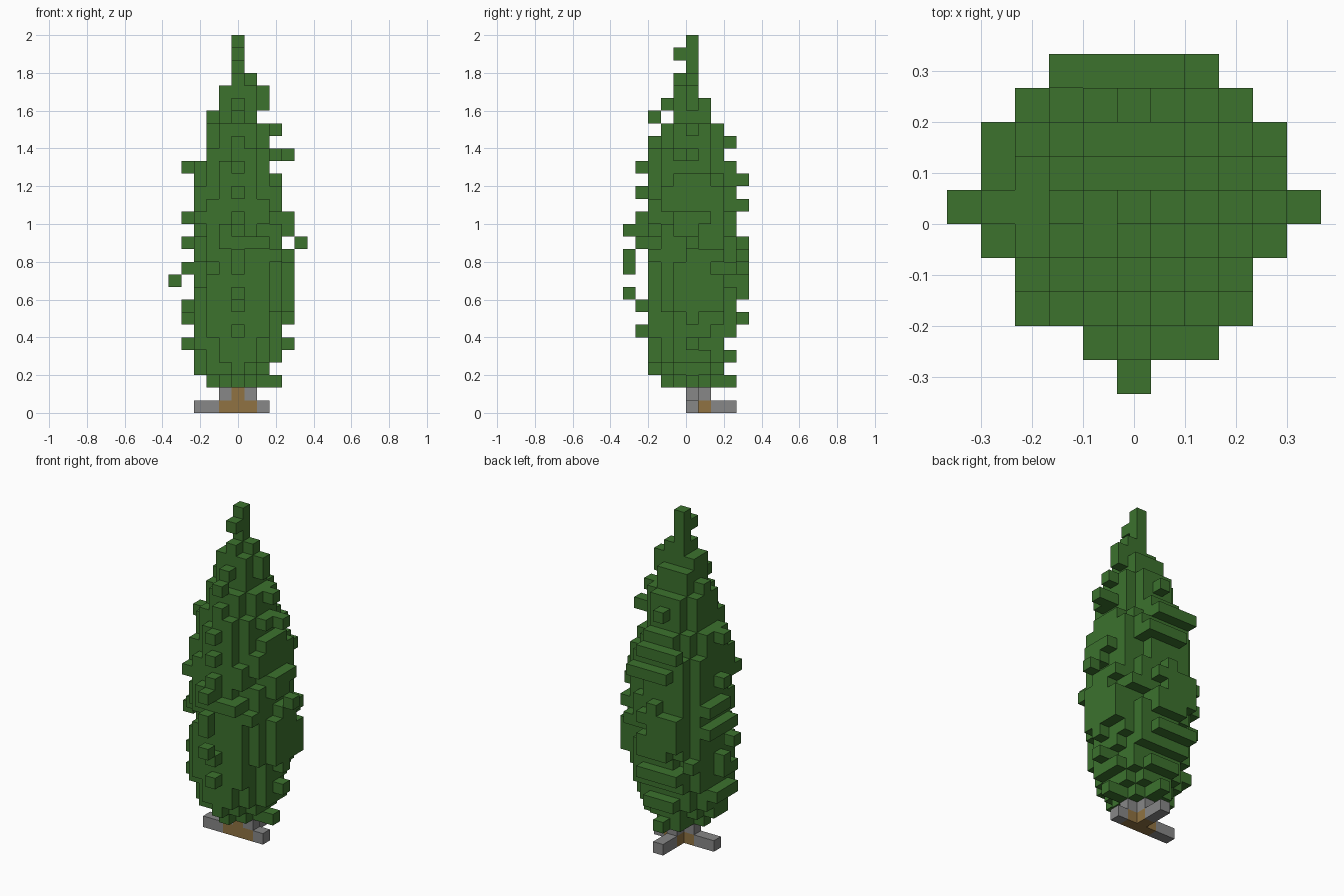
import bpy, bmesh, random
from mathutils import Vector

default_cube = bpy.data.objects.get("Cube")
if default_cube:
    bpy.data.objects.remove(default_cube, do_unlink=True)

random.seed(11)
SIZE = 2 / 30  # edge of one block


def make_material(name, color):
    mat = bpy.data.materials.new(name)
    mat.use_nodes = True
    mat.diffuse_color = (*color, 1)
    shader = mat.node_tree.nodes["Principled BSDF"]
    shader.inputs["Base Color"].default_value = (*color, 1)
    shader.inputs["Roughness"].default_value = 0.9
    return mat


def build_blocks(name, cells, material):
    """Make one mesh holding only the exposed sides of a set of blocks."""
    bm = bmesh.new()
    corners = {}
    for cell in sorted(cells):
        centre = Vector((cell[0], cell[1] + 0.5, cell[2] + 0.5))
        for axis in range(3):
            for sign in (-1, 1):
                neighbour = list(cell)
                neighbour[axis] += sign
                if tuple(neighbour) in cells:
                    continue
                normal, u = Vector(), Vector()
                normal[axis] = sign
                u[(axis + 1) % 3] = 1
                v = normal.cross(u)
                verts = []
                for a, b in ((-1, -1), (1, -1), (1, 1), (-1, 1)):
                    point = (centre + (normal + u * a + v * b) / 2) * SIZE
                    key = tuple(round(c, 4) for c in point)
                    if key not in corners:
                        corners[key] = bm.verts.new(point)
                    verts.append(corners[key])
                bm.faces.new(verts)
    mesh = bpy.data.meshes.new(name)
    bm.to_mesh(mesh)
    bm.free()
    mesh.materials.append(material)
    obj = bpy.data.objects.new(name, mesh)
    bpy.context.collection.objects.link(obj)
    return obj


def core_reach(layer):
    """Size of the solid middle of the crown, tapering at both ends."""
    if layer < 3:
        return 2
    for top, reach in ((20, 3), (22, 2), (25, 1)):
        if layer <= top:
            return reach
    return 0


def fullness(layer):
    """How far the corners of a layer fill out: rounder at both ends."""
    if layer > 17:
        return 0.95
    return min(1.13, 0.75 + 0.08 * (layer - 2))


def tip_offsets(near, far):
    """Sideways steps covered by a tip: always the middle, sometimes more."""
    steps = [0]
    for side in (-1, 1):
        if random.random() < near:
            steps.append(side)
            if random.random() < far:
                steps.append(side * 2)
    return steps


green = make_material("leaf green", (0.045, 0.168, 0.027))
brown = make_material("bark brown", (0.279, 0.171, 0.054))
grey = make_material("stand grey", (0.242, 0.242, 0.242))

# Foliage: reach of each layer from the trunk, bottom to top, per side
left = "3234344444434433324231221000"
right = "2334344334343433342222110000"
back = "3232343444443343432321100000"
front = "2333434333344434343321211010"

foliage = set()
for layer, reaches in enumerate(zip(left, right, back, front), start=2):
    l, r, b, f = map(int, reaches)
    core = core_reach(layer)
    # Solid middle with a ragged rim
    for x in range(-min(r, core), min(l, core) + 1):
        for y in range(-min(f, core), min(b, core) + 1):
            across = x / (min(l if x > 0 else r, core) + 0.5)
            along = y / (min(b if y > 0 else f, core) + 0.5)
            rim = fullness(layer) + random.uniform(-0.1, 0.1)
            if x * y == 0 or across ** 2 + along ** 2 < rim:
                foliage.add((x, y, layer))
    # Narrow tips reaching out past the middle on each side
    for dx, dy, reach, near in ((1, 0, l, 0.55), (-1, 0, r, 0.5),
                                (0, 1, b, 0.65), (0, -1, f, 0.35)):
        if reach > core:
            for s in tip_offsets(near if 4 < layer < 19 else 0, 0.3):
                for d in range(core + 1, reach + 1):
                    foliage.add((dx * d + dy * s, dy * d + dx * s, layer))

# Lone twig tips sticking out of the foliage
foliage.update({(-5, 0, 10), (5, 0, 13), (0, -3, 23)})
foliage.update((0, -5, z) for z in (9, 11, 12, 14))
# Lone corner sprigs on the widest part
foliage.update({(3, -3, 12), (-3, -3, 15), (3, 3, 11), (-3, 3, 8)})
build_blocks("foliage", foliage, green)

# Trunk with its short root blocks
trunk = {(x, 0, 0) for x in (-1, 0, 1)} | {(0, 1, 0), (0, 0, 1)}
build_blocks("trunk", trunk, brown)

# Stand: low feet on three sides and a collar around the trunk
feet = {(x, 0, 0) for x in (-3, -2, 2)} | {(0, y, 0) for y in (2, 3)}
build_blocks("stand_feet", feet, grey)
build_blocks("stand_collar", {(-1, 0, 1), (1, 0, 1), (0, 1, 1)}, grey)
